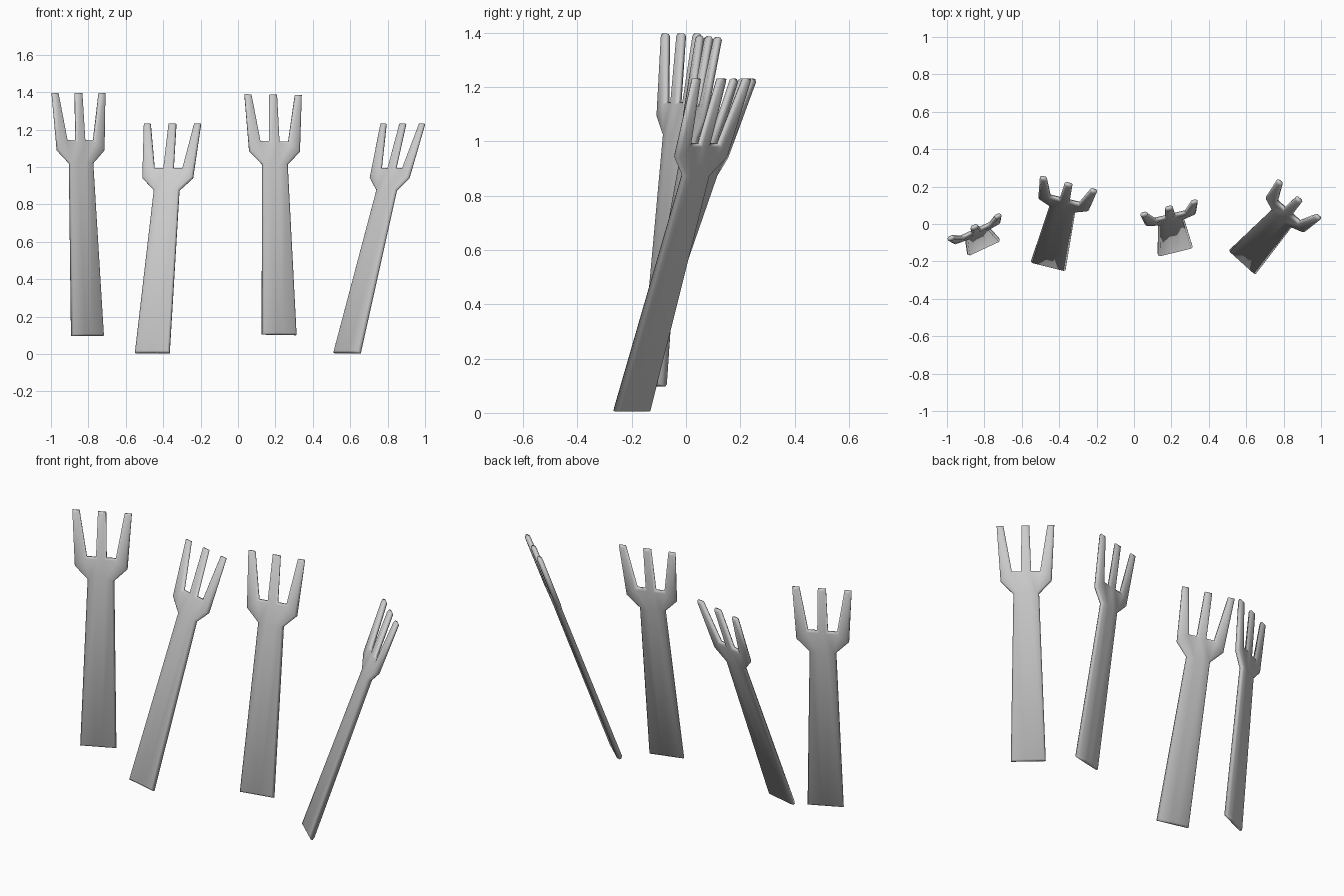
import bpy, bmesh
from math import radians
from mathutils import Matrix

if "Cube" in bpy.data.objects:
    bpy.data.objects.remove(bpy.data.objects["Cube"])

THICK = 0.028

# Right half of the fork outline: (across, along)
P = dict(a0=(.018, 0), a1=(.095, 0), b0=(.024, .925), b1=(.07, .925), s=(.139, .995),
         c0=(.028, 1.05), c1=(.077, 1.05), d=(.021, 1.303), e0=(.12, 1.303), e1=(.157, 1.303))
HALF = ["a0 a1 b1 b0", "b0 b1 c1 c0", "b1 s c1", "c1 s e1 e0"]   # handle, palm, shoulder, outer tine
CENTRE = [("a0", "b0"), ("b0", "c0"), ("c0", "d")]               # middle strip and middle tine


def fork_mesh():
    bm = bmesh.new()
    v = {}
    for k, (x, z) in P.items():
        for side in (1, -1):
            v[k, side] = bm.verts.new((side * x, -THICK / 2, z))
    for names in HALF:
        ks = names.split()
        bm.faces.new([v[k, 1] for k in ks])
        bm.faces.new([v[k, -1] for k in reversed(ks)])
    for lo, hi in CENTRE:
        bm.faces.new([v[lo, -1], v[lo, 1], v[hi, 1], v[hi, -1]])
    # thicken the flat outline
    ext = bmesh.ops.extrude_face_region(bm, geom=bm.faces[:], use_keep_orig=True)
    new = [g for g in ext["geom"] if isinstance(g, bmesh.types.BMVert)]
    bmesh.ops.translate(bm, verts=new, vec=(0, THICK, 0))
    bmesh.ops.recalc_face_normals(bm, faces=bm.faces[:])
    # chamfer front and back rims
    bm.normal_update()
    rims = [e for e in bm.edges if len(e.link_faces) == 2 and
            sum(abs(f.normal.y) > .9 for f in e.link_faces) == 1]
    bmesh.ops.bevel(bm, geom=rims, offset=.009, offset_type='OFFSET', segments=1,
                    profile=.5, affect='EDGES')
    bmesh.ops.recalc_face_normals(bm, faces=bm.faces[:])
    for f in bm.faces:
        f.smooth = True
    me = bpy.data.meshes.new("fork")
    bm.to_mesh(me)
    bm.free()
    return me


# Four leaning forks: base position, turn, lean back, sideways roll
mesh = fork_mesh()
for i, (pos, turn, lean, roll) in enumerate([
        ((-.805, -.12, .098), 25, 5, 0),
        ((-.458, -.22, .006), -14, 20, 0),
        ((.22, -.14, .103), 14, 10, 1),
        ((.583, -.20, .006), -42, 20, 0)]):
    ob = bpy.data.objects.new(f"fork_{i + 1}", mesh)
    bpy.context.collection.objects.link(ob)
    ob.matrix_world = (Matrix.Translation(pos) @ Matrix.Rotation(radians(turn), 4, 'Z')
                       @ Matrix.Rotation(radians(-lean), 4, 'X')
                       @ Matrix.Rotation(radians(roll), 4, 'Y'))
